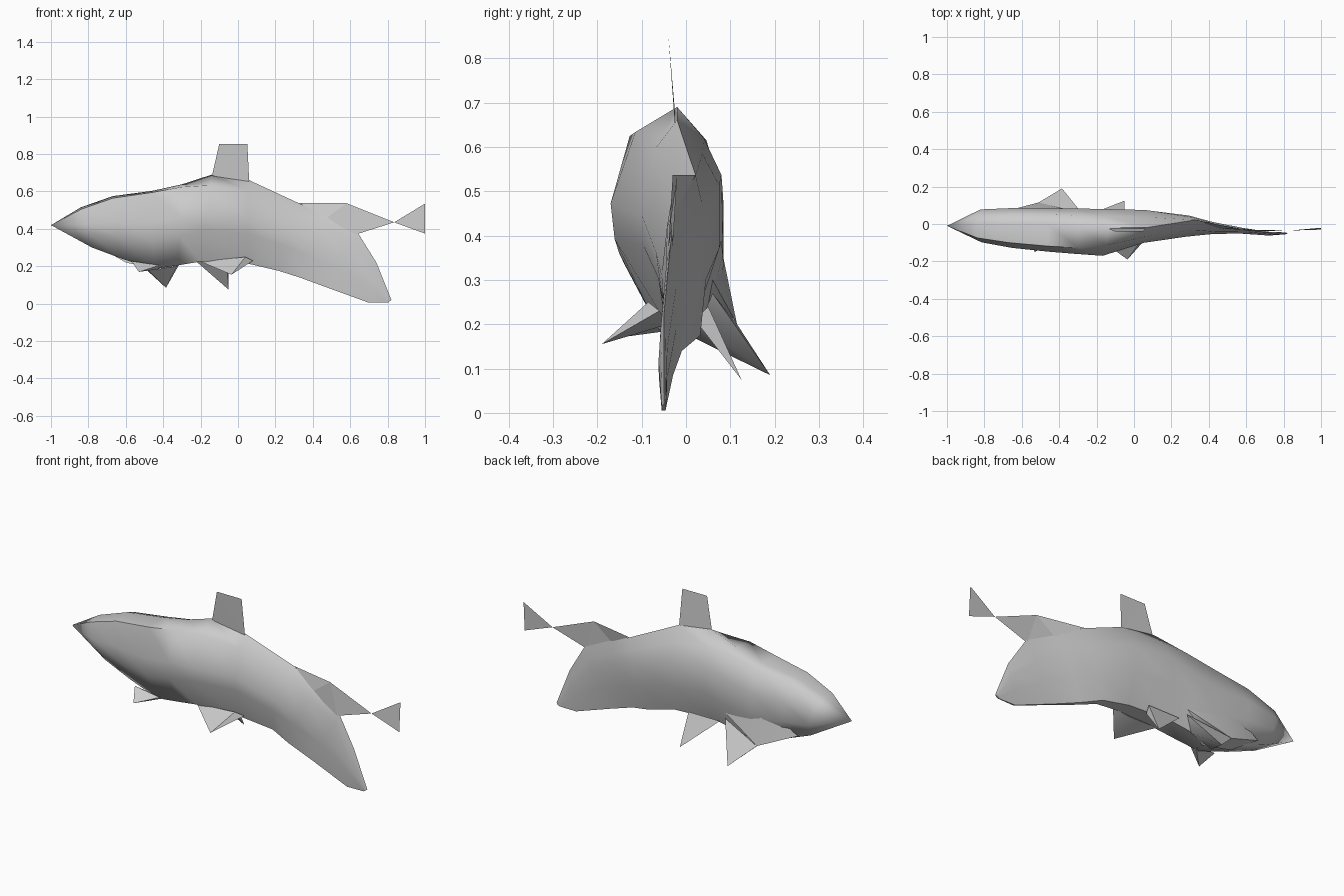
import bpy, bmesh

cube = bpy.data.objects.get("Cube")
if cube:
    bpy.data.objects.remove(cube, do_unlink=True)

grey = bpy.data.materials.new("fish grey")
grey.use_nodes = True
colour = (0.6, 0.6, 0.6, 1)
grey.diffuse_color = colour
grey.node_tree.nodes["Principled BSDF"].inputs["Base Color"].default_value = colour


def finish(name, bm, smooth_angle=None):
    bmesh.ops.recalc_face_normals(bm, faces=bm.faces)
    mesh = bpy.data.meshes.new(name)
    bm.to_mesh(mesh)
    bm.free()
    mesh.materials.append(grey)
    ob = bpy.data.objects.new(name, mesh)
    bpy.context.collection.objects.link(ob)
    if smooth_angle:
        bpy.ops.object.select_all(action='DESELECT')
        ob.select_set(True)
        bpy.context.view_layer.objects.active = ob
        bpy.ops.object.shade_smooth_by_angle(angle=smooth_angle)
    return ob


def thin_fin(name, points):
    """Single-sheet fin from an outline."""
    bm = bmesh.new()
    bm.faces.new([bm.verts.new(p) for p in points])
    bmesh.ops.triangulate(bm, faces=bm.faces)
    return finish(name, bm)


def solid_fin(name, root, tip):
    """Fin that tapers from a root outline on the body to a tip."""
    bm = bmesh.new()
    base = [bm.verts.new(p) for p in root]
    end = bm.verts.new(tip)
    for i, v in enumerate(base):
        bm.faces.new((v, base[(i + 1) % len(base)], end))
    bm.faces.new(base)
    return finish(name, bm, 0.9)


# Cross-section: height fraction, sideways fraction (minus is the right flank),
# then how much a square shoulder adds to the height and the width
SECTION = [(1, 0, 0, 0), (0.86, -0.6, 0.12, -0.2), (0.52, -1, 0.08, 0),
           (0.36, -0.94, 0, 0), (0, -0.4, 0, 0), (0, 0.45, 0, 0),
           (0.35, 1, 0, 0), (0.67, 1, 0, 0), (0.83, 0.6, 0.13, 0)]
# Stations: top x, top z, bottom x, bottom z, right y, crest y, left y, squareness
STATIONS = [
    (-0.84, 0.515, -0.78, 0.30, -0.098, 0.0, 0.078, 0.8),
    (-0.67, 0.575, -0.62, 0.24, -0.128, 0.0, 0.085, 0.9),
    (-0.46, 0.603, -0.45, 0.185, -0.148, 0.0, 0.085, 1),
    (-0.30, 0.638, -0.32, 0.205, -0.16, -0.01, 0.083, 0.9),
    (-0.14, 0.69, -0.20, 0.225, -0.17, -0.02, 0.08, 0.15),
    (0.06, 0.66, 0.05, 0.215, -0.10, -0.02, 0.075, 0),
    (0.33, 0.535, 0.22, 0.175, -0.068, 0.022, 0.045, 0),
    (0.47, 0.465, 0.33, 0.14, -0.055, -0.025, 0.01, 0),
    (0.64, 0.38, 0.48, 0.085, -0.05, -0.035, -0.022, 0),
    (0.74, 0.22, 0.70, 0.005, -0.062, -0.05, -0.042, 0),
    (0.82, 0.02, 0.80, 0.005, -0.055, -0.05, -0.045, 0),
]

# Body and drooping lower tail lobe
bm = bmesh.new()
rings = []
for tx, tz, bx, bz, right, mid, left, square in STATIONS:
    ring = []
    for h, s, dh, ds in SECTION:
        h, s = h + square * dh, s + square * ds
        y = mid + abs(s) * ((left if s > 0 else right) - mid)
        ring.append(bm.verts.new((bx + h * (tx - bx), y, bz + h * (tz - bz))))
    rings.append(ring)
n = len(SECTION)
for a, b in zip(rings, rings[1:]):
    for i in range(n):
        j = (i + 1) % n
        bm.faces.new((a[i], a[j], b[j], b[i]))
nose = bm.verts.new((-1, -0.01, 0.42))
for i in range(n):
    bm.faces.new((rings[0][(i + 1) % n], rings[0][i], nose))
bm.faces.new(rings[-1])
finish("body", bm, 1.1)

# Back fin and upper tail
thin_fin("dorsal_fin", [(-0.14, -0.025, 0.68), (-0.10, -0.04, 0.855),
                        (0.05, -0.04, 0.855), (0.06, -0.025, 0.65)])
thin_fin("upper_tail_fin", [(0.33, 0.022, 0.537), (0.58, -0.03, 0.537),
                            (0.835, -0.035, 0.435), (0.63, -0.04, 0.37),
                            (0.47, -0.025, 0.455)])
thin_fin("tail_tip", [(0.835, -0.035, 0.435), (1.0, -0.02, 0.535), (1.0, -0.03, 0.375)])

# Left chest swells into the base of its fin
solid_fin("left_pectoral_base", [(-0.72, 0.06, 0.29), (-0.52, 0.07, 0.42),
                                 (-0.28, 0.06, 0.30), (-0.42, 0.0, 0.18),
                                 (-0.60, 0.0, 0.22)], (-0.51, 0.115, 0.20))
solid_fin("left_pectoral_fin", [(-0.51, 0.115, 0.20), (-0.28, 0.06, 0.27),
                                (-0.33, 0.03, 0.20), (-0.48, 0.0, 0.178)],
          (-0.385, 0.19, 0.085))

# Remaining paired fins, each side posed differently
solid_fin("right_pectoral_fin", [(-0.57, -0.08, 0.228), (-0.42, -0.08, 0.205),
                                 (-0.42, -0.04, 0.185)], (-0.53, -0.15, 0.17))
solid_fin("left_pelvic_fin", [(-0.24, 0.05, 0.24), (-0.05, 0.05, 0.24),
                              (-0.06, 0.02, 0.21)], (-0.05, 0.125, 0.075))
solid_fin("right_pelvic_fin", [(0.04, -0.085, 0.25), (0.08, -0.06, 0.23),
                               (0.0, -0.04, 0.20), (-0.20, -0.07, 0.225)],
          (-0.035, -0.19, 0.155))
